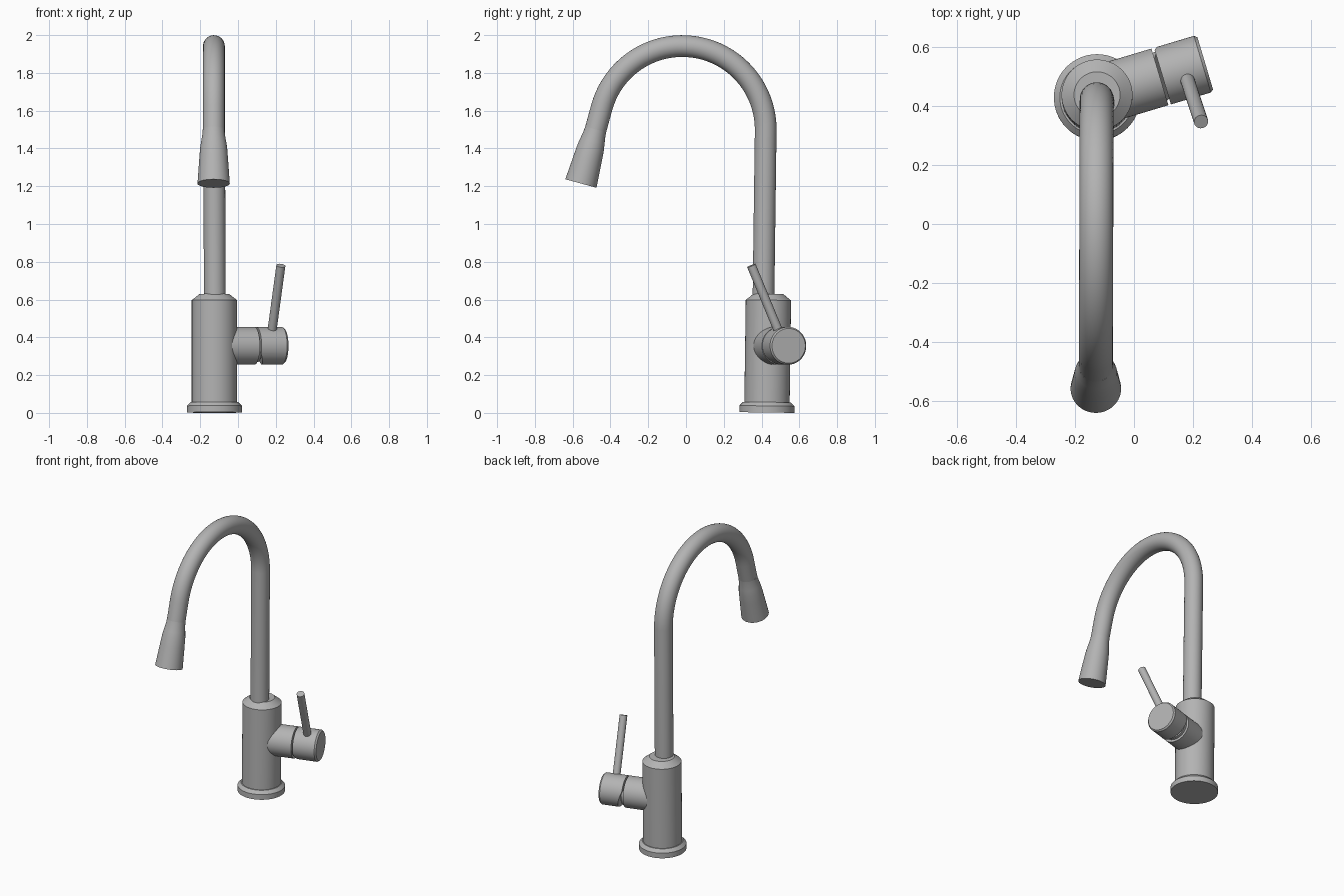
import bpy, bmesh, math
from mathutils import Vector

if "Cube" in bpy.data.objects:
    bpy.data.objects.remove(bpy.data.objects["Cube"])

metal = bpy.data.materials.new("brushed_grey_metal")
metal.use_nodes = True
GREY = (0.45, 0.45, 0.45, 1)
metal.diffuse_color = GREY
metal.node_tree.nodes["Principled BSDF"].inputs["Base Color"].default_value = GREY


def finish(obj):
    """Give the part its material and smooth shading with sharp edges kept."""
    obj.data.materials.clear()
    obj.data.materials.append(metal)
    bpy.ops.object.select_all(action="DESELECT")
    obj.select_set(True)
    bpy.context.view_layer.objects.active = obj
    bpy.ops.object.shade_smooth_by_angle(angle=math.radians(22))


def lathe(name, profile, origin, axis, sides=64, cut=None):
    """Turn a (radius, distance) profile around an axis, capping both ends."""
    turn = Vector(axis).to_track_quat("Z", "Y")
    bm = bmesh.new()
    rings = []
    for r, d in profile:
        angles = [math.tau * i / sides for i in range(sides)]
        rings.append([bm.verts.new(Vector(origin) + turn @ Vector(
            (r * math.cos(a), r * math.sin(a), d))) for a in angles])
    for low, high in zip(rings, rings[1:]):
        for i in range(sides):
            j = (i + 1) % sides
            bm.faces.new((low[i], low[j], high[j], high[i]))
    bm.faces.new(rings[0][::-1])
    bm.faces.new(rings[-1])
    if cut:
        point, normal = cut
        bmesh.ops.bisect_plane(bm, geom=bm.verts[:] + bm.edges[:] + bm.faces[:],
                               plane_co=point, plane_no=normal, clear_inner=True)
        bmesh.ops.holes_fill(bm, edges=[e for e in bm.edges if e.is_boundary])
    bmesh.ops.recalc_face_normals(bm, faces=bm.faces[:])
    mesh = bpy.data.meshes.new(name)
    bm.to_mesh(mesh)
    bm.free()
    obj = bpy.data.objects.new(name, mesh)
    bpy.context.collection.objects.link(obj)
    finish(obj)
    return obj


# Slightly leaning base flange and body
X, Y = -0.125, 0.428
lean = Vector((0, 0.014, 1)).normalized()
foot = Vector((X, Y, 0.002))
lathe("base_flange", [(0.146, 0), (0.146, 0.035), (0.126, 0.055)], foot, lean)
lathe("body", [(0.12, 0.05), (0.12, 0.595), (0.078, 0.628)], foot, lean)

# Gooseneck: riser, arc and short straight drop
R = 0.442
arc_y, arc_z, end = -0.02, 1.5, math.radians(164.7)
steps = 40
path = [Vector((-0.123, 0.41, 0.6))]
for i in range(steps + 1):
    a = end * i / steps
    path.append(Vector((-0.126 - 0.003 * i / steps,
                        arc_y + R * math.cos(a), arc_z + R * math.sin(a))))
down = Vector((0, -math.sin(end), math.cos(end)))
down = Vector((0, -math.cos(end - math.pi / 2), math.cos(end)))
joint = path[-1] + down * 0.12
path.append(joint + down * 0.02)

curve = bpy.data.curves.new("gooseneck", "CURVE")
curve.dimensions = "3D"
curve.bevel_depth = 0.0575
curve.bevel_resolution = 14
curve.use_fill_caps = True
line = curve.splines.new("POLY")
line.points.add(len(path) - 1)
for point, co in zip(line.points, path):
    point.co = (*co, 1)
neck = bpy.data.objects.new("gooseneck", curve)
bpy.context.collection.objects.link(neck)
bpy.ops.object.select_all(action="DESELECT")
neck.select_set(True)
bpy.context.view_layer.objects.active = neck
bpy.ops.object.convert(target="MESH")
finish(bpy.context.view_layer.objects.active)

# Flared spray head
lathe("spray_head", [(0.0575, 0), (0.06, 0.03), (0.066, 0.065), (0.0715, 0.1),
                     (0.076, 0.16), (0.0855, 0.297)], joint, down)

# Side valve: fixed sleeve, then a knob with a slanted relief below the lever
side = Vector((0.958, 0.287, 0)).normalized()
valve = Vector((X, 0.434, 0.355))
pivot = valve + side * 0.307
tip = Vector((0.227, 0.346, 0.78))
lift = (tip - pivot).normalized()
lathe("valve_sleeve", [(0.1, 0.03), (0.1, 0.222)], valve, side)
lathe("valve_stem", [(0.085, 0.2), (0.085, 0.24)], valve, side,
      cut=(valve + side * 0.231, (lift * 0.35 + side).normalized() * -1))
lathe("knob", [(0.1, 0.231), (0.1, 0.372), (0.092, 0.382)], valve, side,
      cut=(valve + side * 0.231, side + lift * 0.35))

# Lever
lathe("lever", [(0.024, 0.03), (0.024, (tip - pivot).length)], pivot, lift, 32)
